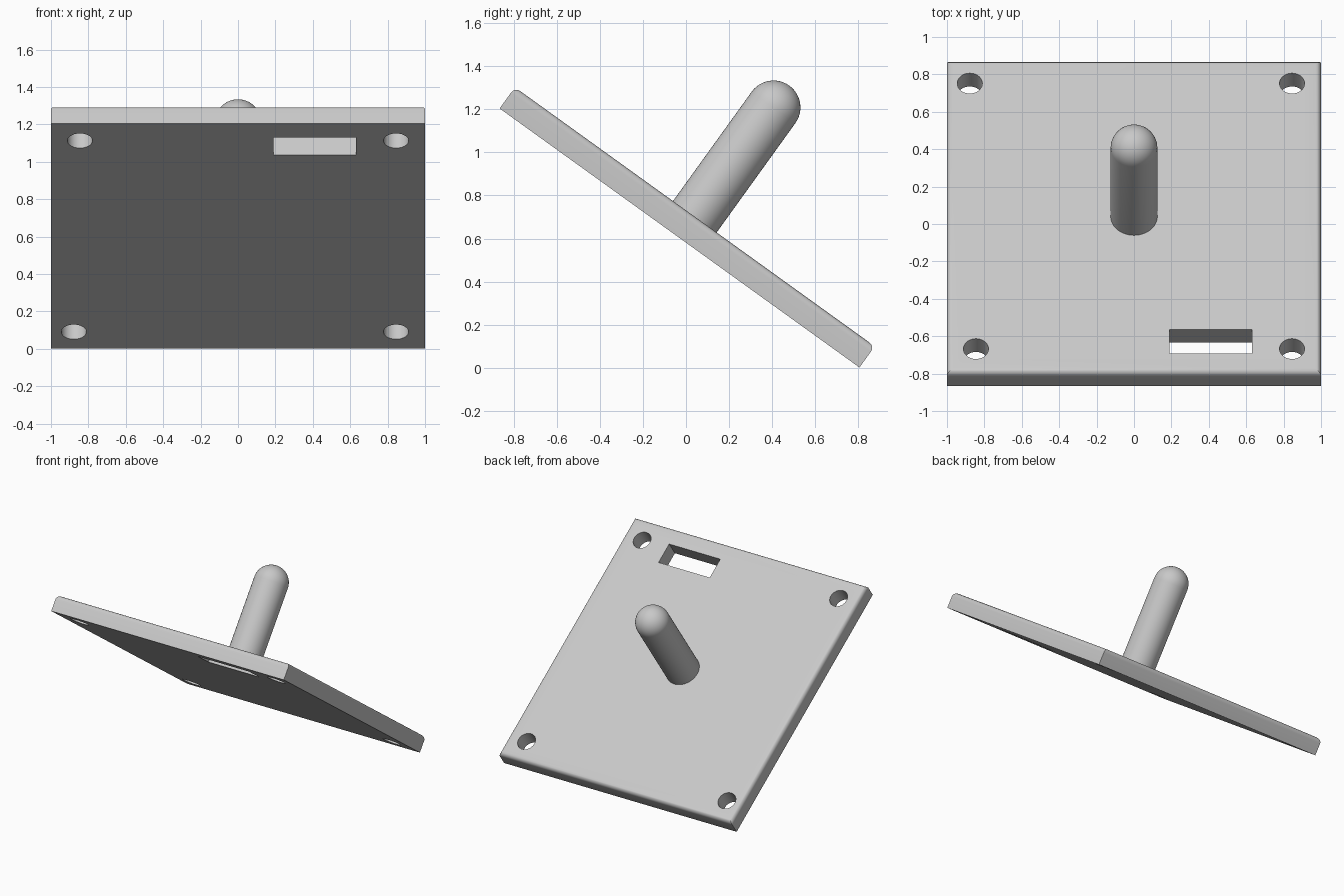
import bpy, bmesh, math
from mathutils import Matrix, Vector

default = bpy.data.objects.get("Cube")
if default:
    bpy.data.objects.remove(default, do_unlink=True)

WIDTH, LENGTH, THICK, FILLET = 2.0, 2.06, 0.1215, 0.03
TILT = math.radians(35.75)
# Plate space: x across, y down the slope, z along the plate normal
FRAME = Matrix.Translation((0, -0.03, 0.6025)) @ Matrix.Rotation(-TILT, 4, 'X')

grey = bpy.data.materials.new("light grey")
grey.use_nodes = True
colour = (0.58, 0.58, 0.58, 1)
grey.diffuse_color = colour
grey.node_tree.nodes["Principled BSDF"].inputs["Base Color"].default_value = colour


def make_object(name, bm):
    bmesh.ops.recalc_face_normals(bm, faces=bm.faces)
    mesh = bpy.data.meshes.new(name)
    bm.to_mesh(mesh)
    bm.free()
    mesh.materials.append(grey)
    obj = bpy.data.objects.new(name, mesh)
    obj.matrix_world = FRAME
    bpy.context.collection.objects.link(obj)
    return obj


def add_box(bm, centre, size):
    matrix = Matrix.Translation(centre) @ Matrix.Diagonal((*size, 1))
    bmesh.ops.create_cube(bm, size=1, matrix=matrix)


def smooth(obj):
    bpy.ops.object.select_all(action='DESELECT')
    obj.select_set(True)
    bpy.context.view_layer.objects.active = obj
    bpy.ops.object.shade_smooth_by_angle(angle=math.radians(35))


# Plate with rounded upper rim
bm = bmesh.new()
add_box(bm, (0, 0, THICK / 2), (WIDTH, LENGTH, THICK))
rim = [e for e in bm.edges if all(v.co.z > THICK / 2 for v in e.verts)]
bmesh.ops.bevel(bm, geom=rim, offset=FILLET, segments=5, profile=0.5, affect='EDGES')
plate = make_object("plate", bm)

# Cutter for the corner holes and the slot
bm = bmesh.new()
for x, y in ((-0.845, -0.873), (0.845, -0.873), (-0.878, 0.876), (0.845, 0.876)):
    bmesh.ops.create_cone(bm, cap_ends=True, segments=40, radius1=0.067, radius2=0.067,
                          depth=0.5, matrix=Matrix.Translation((x, y, THICK / 2)))
add_box(bm, (0.41, -0.824, THICK / 2), (0.44, 0.16, 0.5))
cutter = make_object("hole_cutter", bm)
cutter.hide_render = True

cut = plate.modifiers.new("holes", 'BOOLEAN')
cut.operation = 'DIFFERENCE'
cut.solver = 'EXACT'
cut.object = cutter
bpy.context.view_layer.objects.active = plate
bpy.ops.object.modifier_apply(modifier=cut.name)
bpy.data.objects.remove(cutter, do_unlink=True)
smooth(plate)

# Round-ended peg standing square to the plate
RADIUS, DOME_HEIGHT, STEPS = 0.125, THICK + 0.626, 12
bm = bmesh.new()
profile = [Vector((RADIUS, 0, THICK * 0.5))]
for i in range(STEPS + 1):
    a = math.pi / 2 * i / STEPS
    profile.append(Vector((RADIUS * math.cos(a), 0, DOME_HEIGHT + RADIUS * math.sin(a))))
verts = [bm.verts.new(p) for p in profile]
edges = [bm.edges.new(pair) for pair in zip(verts, verts[1:])]
bmesh.ops.spin(bm, geom=verts + edges, cent=(0, 0, 0), axis=(0, 0, 1),
               angle=math.tau, steps=48)
bmesh.ops.remove_doubles(bm, verts=bm.verts, dist=0.0005)
bmesh.ops.holes_fill(bm, edges=[e for e in bm.edges if e.is_boundary], sides=0)
smooth(make_object("peg", bm))
